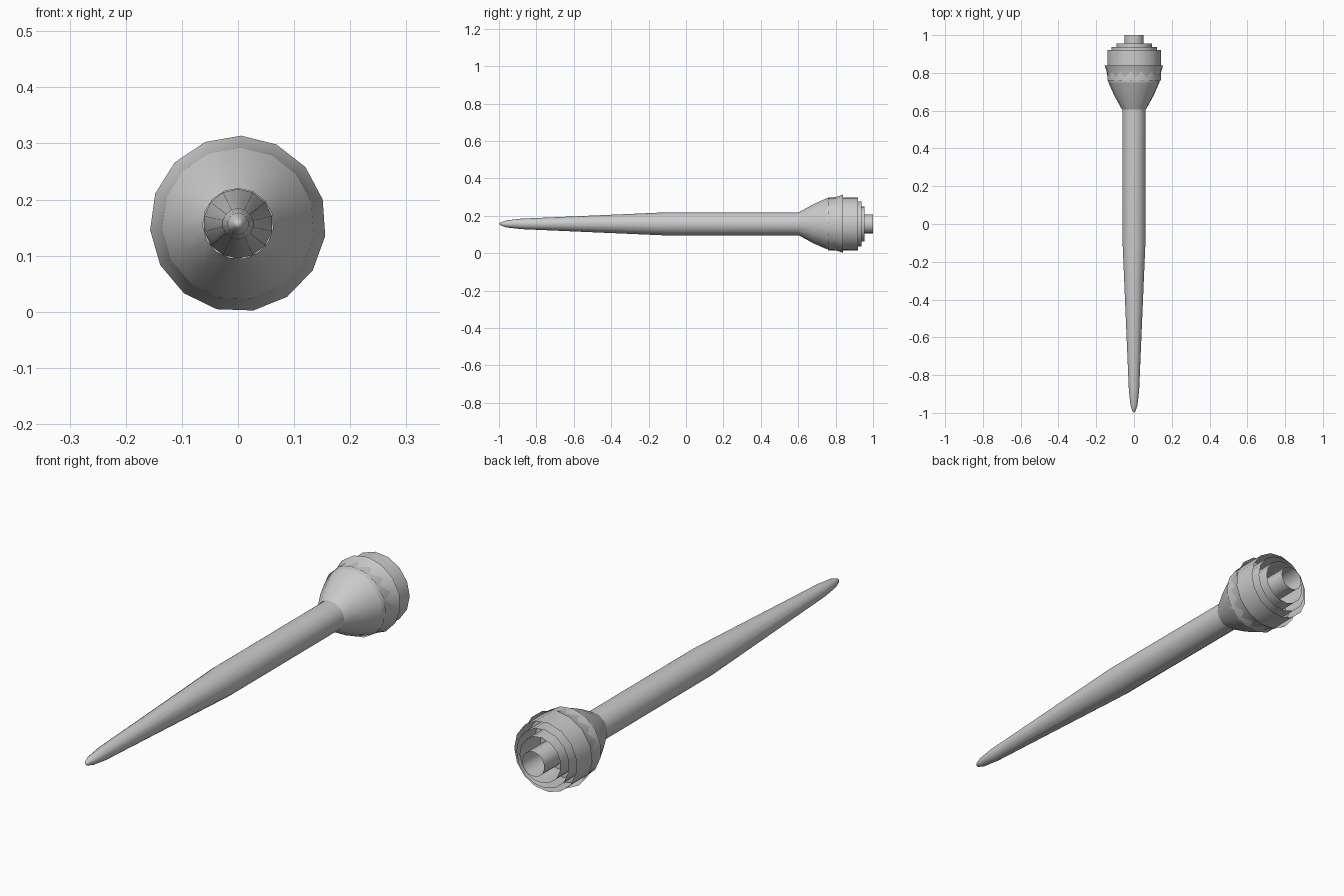
import bpy, bmesh, math

if "Cube" in bpy.data.objects:
    bpy.data.objects.remove(bpy.data.objects["Cube"])

AXIS_Z = 0.157


def lathe(name, profile, sides, start=90.0):
    """Revolve (y, radius) pairs around the long axis; open ends stay open."""
    bm = bmesh.new()
    rings = []
    for y, r in profile:
        ring = []
        for i in range(sides):
            a = math.radians(start) + 2 * math.pi * i / sides
            ring.append(bm.verts.new((r * math.cos(a), y, AXIS_Z + r * math.sin(a))))
        rings.append(ring)
    for a, b in zip(rings, rings[1:]):
        for i in range(sides):
            j = (i + 1) % sides
            bm.faces.new((a[i], b[i], b[j], a[j]))
    bmesh.ops.remove_doubles(bm, verts=bm.verts, dist=1e-5)
    bmesh.ops.recalc_face_normals(bm, faces=bm.faces)
    # keep outer walls facing away from the axis
    f = max(bm.faces, key=lambda f: f.calc_center_median().z)
    if f.normal.z < 0:
        bmesh.ops.reverse_faces(bm, faces=bm.faces)
    mesh = bpy.data.meshes.new(name)
    bm.to_mesh(mesh)
    bm.free()
    mesh.polygons.foreach_set("use_smooth", [True] * len(mesh.polygons))
    obj = bpy.data.objects.new(name, mesh)
    bpy.context.collection.objects.link(obj)
    return obj


# long tapered shaft with rounded tip
lathe("shaft", [(-1.0, 0.0), (-0.99, 0.009), (-0.96, 0.019), (-0.88, 0.028),
                (-0.1, 0.062), (0.64, 0.062)], 14)

# flaring collar
lathe("collar_cone", [(0.605, 0.063), (0.68, 0.105), (0.75, 0.136)], 15, 88)
lathe("collar_rim", [(0.75, 0.136), (0.81, 0.146), (0.84, 0.157)], 15, 88)

# nested open tubes stepping down to the end
for name, y0, y1, r in (("outer_sleeve", 0.76, 0.92, 0.143),
                        ("middle_sleeve", 0.80, 0.938, 0.121),
                        ("inner_sleeve", 0.80, 0.955, 0.094),
                        ("end_tube", 0.80, 1.0, 0.051)):
    lathe(name, [(y0, r), (y1, r)], 15, 96)

# back wall closing the gaps between the tubes
lathe("back_wall", [(0.82, 0.0), (0.82, 0.143)], 15, 96)
